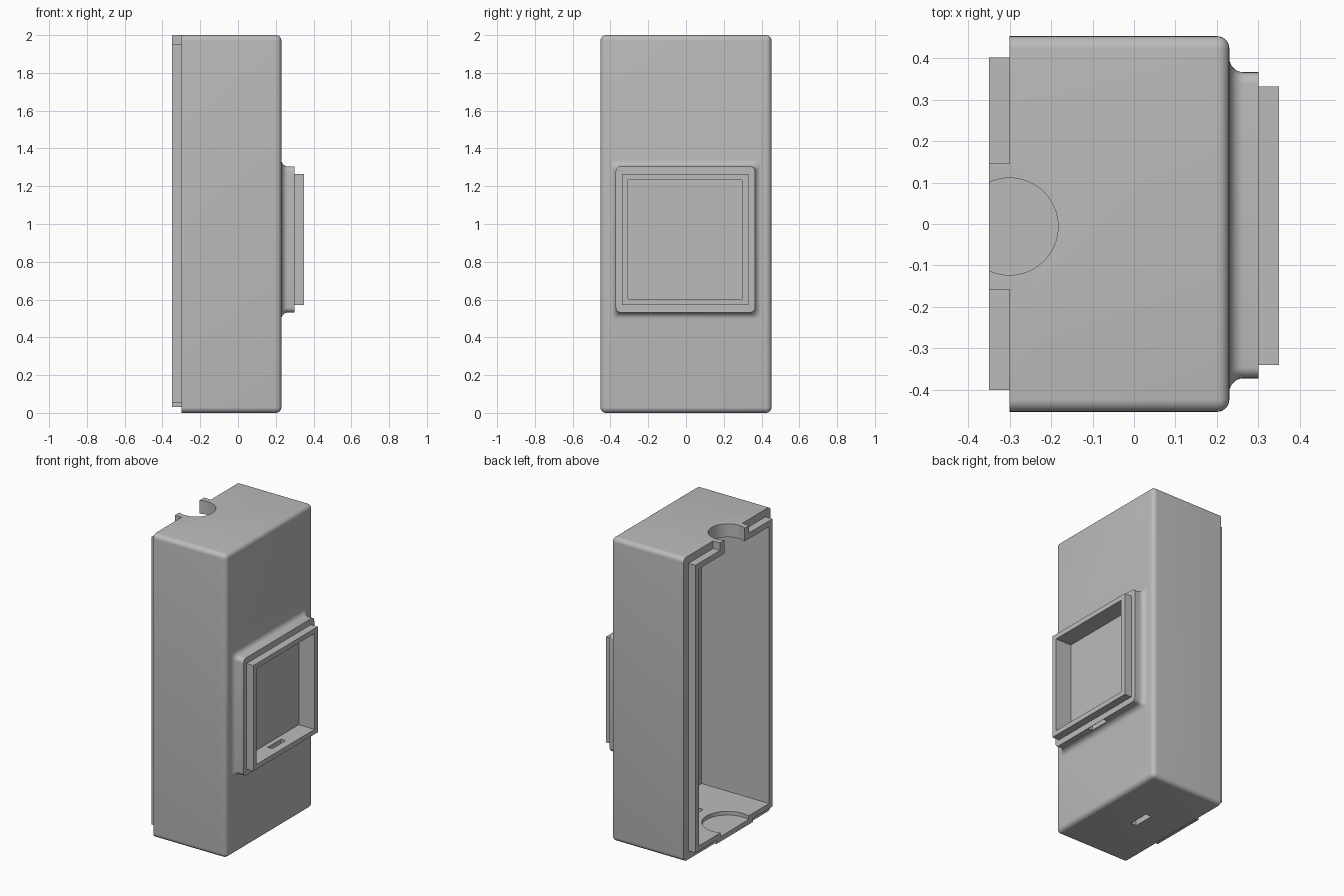
import bpy, bmesh, math
from mathutils import Vector

old = bpy.data.objects.get("Cube")
if old:
    bpy.data.objects.remove(old, do_unlink=True)

grey = bpy.data.materials.new("plain_grey")
grey.use_nodes = True
colour = (0.5, 0.5, 0.5, 1)
grey.diffuse_color = colour
grey.node_tree.nodes["Principled BSDF"].inputs["Base Color"].default_value = colour

CY = -0.006   # centre line of the openings
BACK, FACE = -0.30, 0.23
WALL = 0.088


def add_object(name, bm):
    bmesh.ops.recalc_face_normals(bm, faces=bm.faces)
    mesh = bpy.data.meshes.new(name)
    bm.to_mesh(mesh)
    bm.free()
    mesh.materials.append(grey)
    obj = bpy.data.objects.new(name, mesh)
    bpy.context.collection.objects.link(obj)
    return obj


def box_mesh(xs, ys, zs):
    bm = bmesh.new()
    bmesh.ops.create_cube(bm, size=1)
    for v in bm.verts:
        v.co = Vector([lo if c < 0 else hi for c, (lo, hi) in zip(v.co, (xs, ys, zs))])
    return bm


def box(name, xs, ys, zs):
    return add_object(name, box_mesh(xs, ys, zs))


def cylinder(name, radius, z0, z1):
    bm = bmesh.new()
    bmesh.ops.create_cone(bm, cap_ends=True, segments=64, radius1=radius,
                          radius2=radius, depth=z1 - z0)
    bmesh.ops.translate(bm, verts=bm.verts, vec=(BACK, CY, (z0 + z1) / 2))
    return add_object(name, bm)


def combine(target, tool, operation):
    mod = target.modifiers.new(tool.name, 'BOOLEAN')
    mod.operation = operation
    mod.solver = 'EXACT'
    mod.object = tool
    bpy.context.view_layer.update()
    result = bpy.data.meshes.new_from_object(
        target.evaluated_get(bpy.context.evaluated_depsgraph_get()))
    target.modifiers.clear()
    target.data = result
    bpy.data.objects.remove(tool, do_unlink=True)


def rounded_ring(bm, x, half_y, half_z, radius, centre_z, steps=6):
    ring = []
    for corner, (sy, sz) in enumerate(((1, 1), (-1, 1), (-1, -1), (1, -1))):
        for i in range(steps + 1):
            a = math.pi / 2 * (corner + i / steps)
            ring.append(bm.verts.new((
                x, CY + 0.003 + sy * (half_y - radius) + radius * math.cos(a),
                centre_z + sz * (half_z - radius) + radius * math.sin(a))))
    return ring


# Housing, rounded everywhere except around its open back
bm = box_mesh((BACK, FACE), (-0.453, 0.453), (0, 2))
edges = [e for e in bm.edges if any(v.co.x > 0 for v in e.verts)]
bmesh.ops.bevel(bm, geom=edges, offset=0.03, segments=6, profile=0.5, affect='EDGES')
housing = add_object("housing", bm)

# Raised window base that flares into the housing face
bm = bmesh.new()
mid_z, flare = 0.918, 0.034
profile = [(FACE - 0.04, flare)]
for i in range(8):
    a = math.pi / 2 * i / 7
    profile.append((FACE + flare * (1 - math.cos(a)), flare * (1 - math.sin(a))))
profile.append((0.30, 0))
rings = [rounded_ring(bm, x, 0.369 + d, 0.387 + d, 0.028, mid_z) for x, d in profile]
for r0, r1 in zip(rings, rings[1:]):
    for i in range(len(r0)):
        j = (i + 1) % len(r0)
        bm.faces.new((r0[i], r0[j], r1[j], r1[i]))
bm.faces.new(rings[0])
bm.faces.new(rings[-1])
combine(housing, add_object("window_base", bm), 'UNION')

# Window frame, back lip and the collars around the two cable openings
additions = [
    ("window_frame", (0.27, 0.35), (-0.34, 0.332), (0.57, 1.266)),
    ("back_lip", (-0.35, -0.26), (-0.40, 0.402), (0.055, 1.95)),
    ("top_collar", (-0.35, -0.26), (CY - 0.152, CY + 0.152), (1.88, 2.0)),
    ("bottom_collar", (-0.35, -0.26), (CY - 0.19, CY + 0.19), (0.03, 0.12)),
]
for part in additions:
    combine(housing, box(*part), 'UNION')

# Hollow inside, window pocket and two cable slots
cuts = [
    ("cavity", (-0.5, FACE - WALL), (-0.365, 0.365), (WALL, 2 - WALL)),
    ("window_pocket", (0.235, 0.5), (-0.307, 0.297), (0.602, 1.234)),
    ("window_slot", (0.265, 0.298), (-0.07, 0.07), (0.45, 0.65)),
    ("bottom_slot", (-0.075, -0.035), (-0.07, 0.07), (-0.1, 0.2)),
]
for part in cuts:
    combine(housing, box(*part), 'DIFFERENCE')

# Round cable opening in the top and round seat in the floor
combine(housing, cylinder("cable_opening", 0.117, 1.8, 2.2), 'DIFFERENCE')
combine(housing, cylinder("cable_seat", 0.155, 0.063, 0.3), 'DIFFERENCE')

# Smooth shading with sharp corners kept
bpy.ops.object.select_all(action='DESELECT')
housing.select_set(True)
bpy.context.view_layer.objects.active = housing
bpy.ops.object.shade_smooth_by_angle(angle=math.radians(30))
